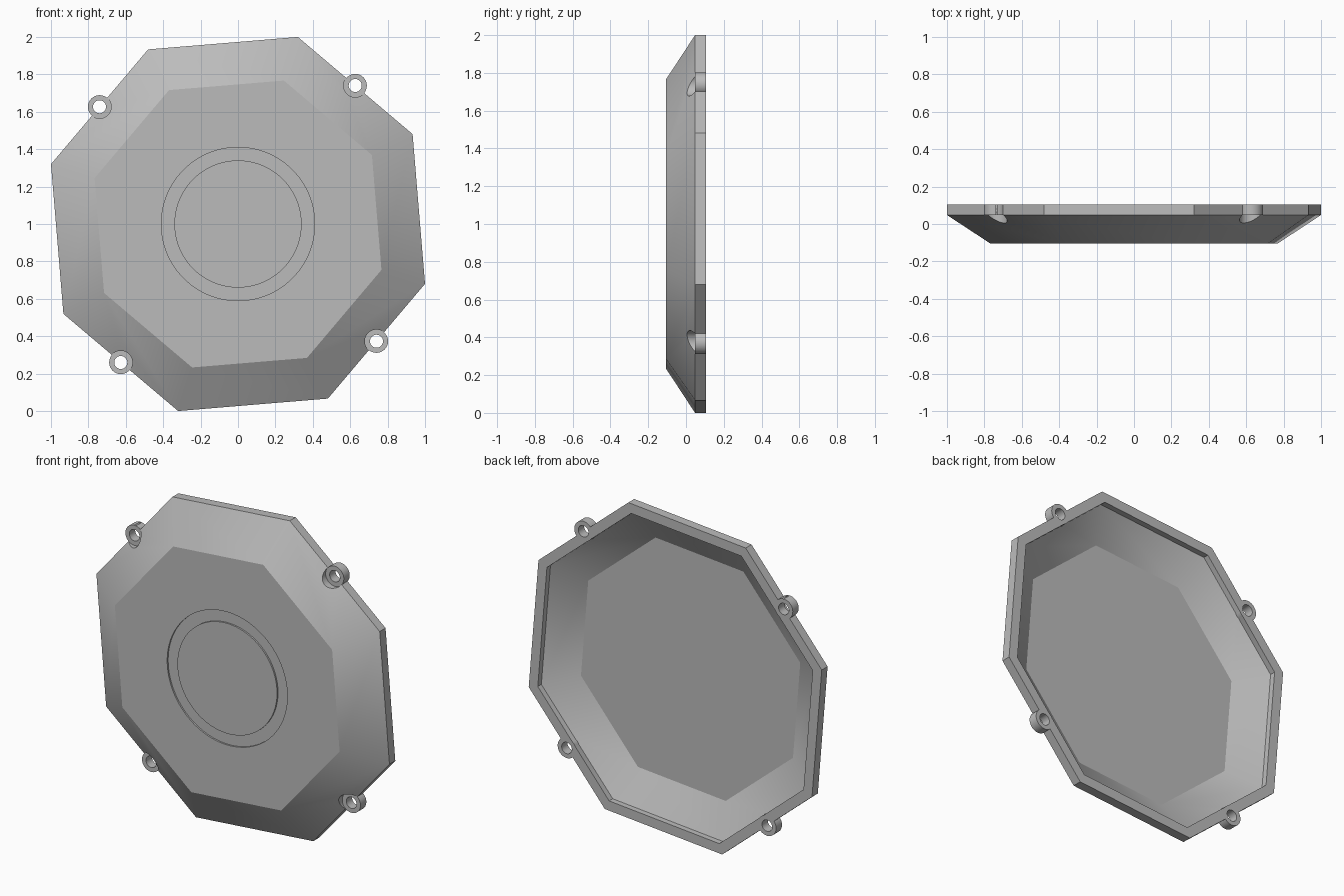
import bpy, bmesh, math

if "Cube" in bpy.data.objects:
    bpy.data.objects.remove(bpy.data.objects["Cube"], do_unlink=True)

TILT = math.radians(27.25)      # angle of the first octagon corner
CORNER = math.cos(math.pi / 8)  # apothem to corner ratio
RIM_Y, BACK_Y, FRONT_Y = 0.048, 0.105, -0.105
EDGE = 0.97                     # apothem of the outer edge

grey = bpy.data.materials.new("plain_grey")
grey.use_nodes = True
grey.diffuse_color = (0.5, 0.5, 0.5, 1)
grey.node_tree.nodes["Principled BSDF"].inputs["Base Color"].default_value = (0.5, 0.5, 0.5, 1)


def loft(name, profile, sides, centre=(0, 1), closed=False, start=0.0):
    """Sweep (radius, y) points round the front-to-back axis."""
    bm = bmesh.new()
    rings = []
    for radius, y in profile:
        rings.append([bm.verts.new((
            centre[0] + radius * math.cos(start + math.tau * i / sides), y,
            centre[1] + radius * math.sin(start + math.tau * i / sides)))
            for i in range(sides)])
    pairs = list(zip(rings, rings[1:]))
    if closed:
        pairs.append((rings[-1], rings[0]))
    else:
        bm.faces.new(rings[0])
        bm.faces.new(rings[-1])
    for a, b in pairs:
        for i in range(sides):
            j = (i + 1) % sides
            bm.faces.new((a[i], a[j], b[j], b[i]))
    bmesh.ops.recalc_face_normals(bm, faces=bm.faces)
    mesh = bpy.data.meshes.new(name)
    bm.to_mesh(mesh)
    bm.free()
    mesh.materials.append(grey)
    obj = bpy.data.objects.new(name, mesh)
    bpy.context.collection.objects.link(obj)
    return obj


def combine(target, other, operation):
    """Apply a boolean and discard the helper."""
    mod = target.modifiers.new(operation.lower(), "BOOLEAN")
    mod.operation, mod.solver, mod.object = operation, "EXACT", other
    bpy.context.view_layer.objects.active = target
    bpy.ops.object.modifier_apply(modifier=mod.name)
    bpy.data.objects.remove(other, do_unlink=True)


# Hollow octagonal shell: front face, slope, rim, then the inside back to the floor
outline = [(0.744, FRONT_Y), (EDGE, RIM_Y), (EDGE, BACK_Y),
           (0.91, BACK_Y), (0.91, 0.07), (0.726, -0.045)]
cover = loft("octagonal_cover", [(a / CORNER, y) for a, y in outline], 8, start=TILT)

# Shallow circular groove in the front face
groove = loft("groove_cutter", [(0.34, -0.2), (0.41, -0.2), (0.41, FRONT_Y + 0.01),
                                (0.34, FRONT_Y + 0.01)], 96, closed=True)
combine(cover, groove, "DIFFERENCE")

# Four screw lugs at the middle of alternate edges
for k in range(4):
    angle = TILT + math.pi / 8 + k * math.pi / 2
    spot = (EDGE * math.cos(angle), 1 + EDGE * math.sin(angle))
    combine(cover, loft("lug", [(0.062, RIM_Y), (0.062, BACK_Y)], 40, spot), "UNION")
    combine(cover, loft("pocket_cutter", [(0.0625, -0.2), (0.0625, RIM_Y)], 40, spot), "DIFFERENCE")
    combine(cover, loft("hole_cutter", [(0.035, -0.2), (0.035, 0.2)], 32, spot), "DIFFERENCE")

# Soft slopes with crisp rims
bpy.ops.object.select_all(action="DESELECT")
cover.select_set(True)
bpy.context.view_layer.objects.active = cover
bpy.ops.object.shade_smooth_by_angle(angle=math.radians(30))
